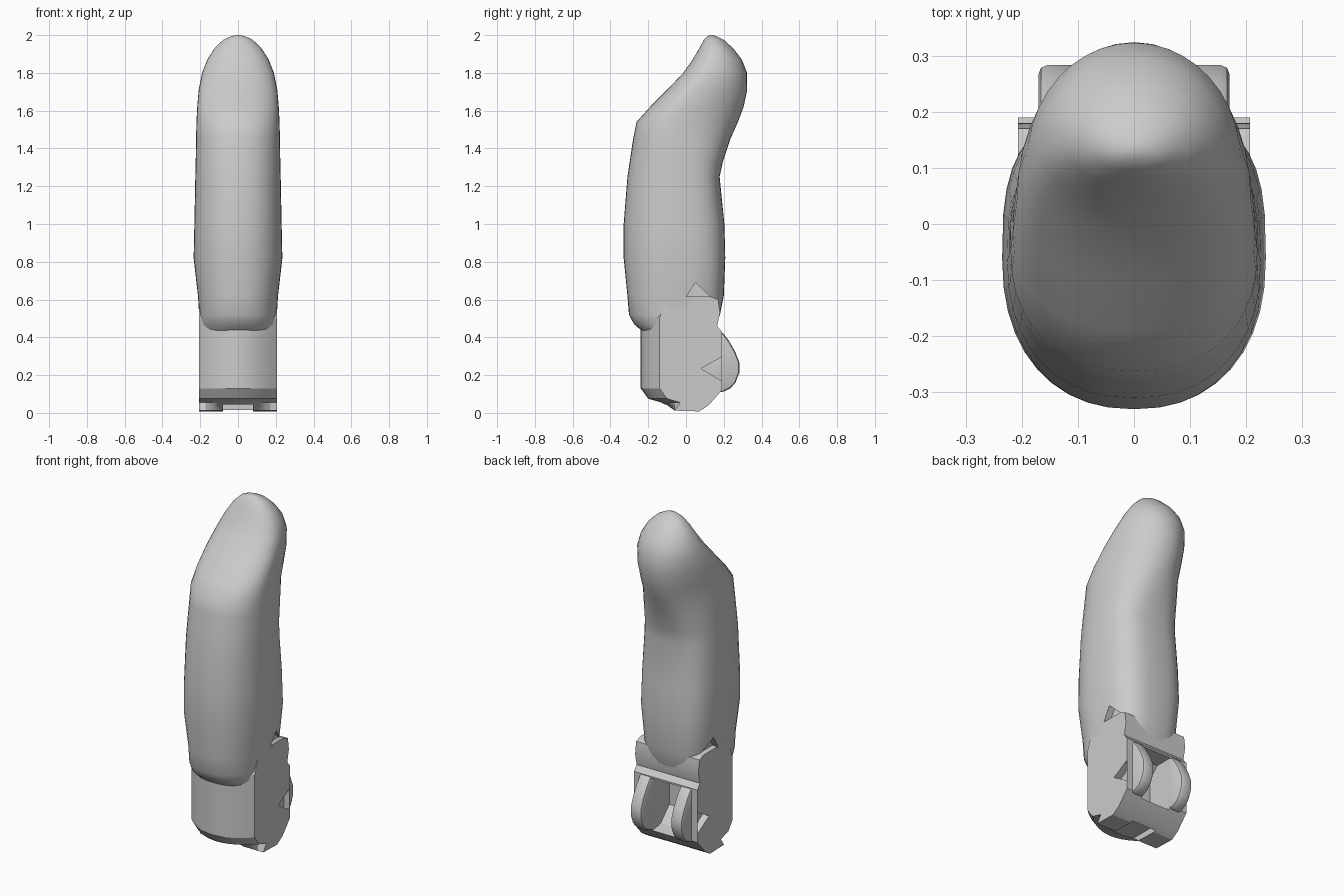
import bpy
import bmesh
from math import cos, sin, pi, copysign, radians

if "Cube" in bpy.data.objects:
    bpy.data.objects.remove(bpy.data.objects["Cube"])


def loft(name, rings):
    """Skin a list of closed rings and cap both ends."""
    bm = bmesh.new()
    rows = [[bm.verts.new(p) for p in ring] for ring in rings]
    for a, b in zip(rows, rows[1:]):
        for i in range(len(a)):
            j = (i + 1) % len(a)
            bm.faces.new((a[i], a[j], b[j], b[i]))
    bm.faces.new(rows[0][::-1])
    bm.faces.new(rows[-1])
    bmesh.ops.recalc_face_normals(bm, faces=bm.faces)
    mesh = bpy.data.meshes.new(name)
    bm.to_mesh(mesh)
    bm.free()
    obj = bpy.data.objects.new(name, mesh)
    bpy.context.collection.objects.link(obj)
    return obj


def prism(name, profile, x0, x1):
    """Extrude a side profile of (y, z) points along x."""
    return loft(name, [[(x, y, z) for y, z in profile] for x in (x0, x1)])


def activate(obj):
    bpy.ops.object.select_all(action='DESELECT')
    obj.select_set(True)
    bpy.context.view_layer.objects.active = obj


def cut(obj, profile, x0, x1):
    cutter = prism("cutter", profile, x0, x1)
    cutter.hide_render = True
    mod = obj.modifiers.new("Cut", 'BOOLEAN')
    mod.operation = 'DIFFERENCE'
    mod.solver = 'EXACT'
    mod.object = cutter
    activate(obj)
    bpy.ops.object.modifier_apply(modifier=mod.name)
    bpy.data.objects.remove(cutter)


def bevel(obj, width, segments=2):
    mod = obj.modifiers.new("Bevel", 'BEVEL')
    mod.width = width
    mod.segments = segments
    mod.limit_method = 'ANGLE'
    mod.angle_limit = radians(35)
    activate(obj)
    bpy.ops.object.modifier_apply(modifier=mod.name)


def smooth(obj, angle):
    activate(obj)
    bpy.ops.object.shade_smooth_by_angle(angle=radians(angle))


def section(z, front, back, half, widest, square, sides=40):
    """Finger cross-section: round front, back squared off by an exponent."""
    cy = front + (back - front) * widest
    ring = []
    for i in range(sides):
        a = 2 * pi * i / sides
        c, s = cos(a), sin(a)
        n = 2 / (square if s > 0 else 2.25)
        x = half * copysign(abs(c) ** n, c)
        depth = back - cy if s > 0 else cy - front
        ring.append((x, cy + depth * copysign(abs(s) ** n, s), z))
    return ring


# Curved finger shell: height, front, back, half width, widest point, squareness
stations = [
    (0.435, -0.235, 0.15, 0.195, 0.5, 3),
    (0.47, -0.275, 0.16, 0.202, 0.5, 3),
    (0.52, -0.302, 0.18, 0.206, 0.5, 3),
    (0.62, -0.31, 0.20, 0.212, 0.5, 3),
    (0.82, -0.33, 0.208, 0.235, 0.5, 3),
    (1.0, -0.33, 0.203, 0.231, 0.5, 3),
    (1.25, -0.31, 0.178, 0.226, 0.5, 3),
    (1.33, -0.298, 0.195, 0.224, 0.48, 2.7),
    (1.45, -0.28, 0.235, 0.222, 0.45, 2.3),
    (1.54, -0.262, 0.275, 0.22, 0.4, 2),
    (1.62, -0.19, 0.305, 0.216, 0.35, 2),
    (1.71, -0.1, 0.324, 0.208, 0.35, 2),
    (1.8, -0.015, 0.323, 0.19, 0.38, 2),
    (1.87, 0.035, 0.296, 0.163, 0.42, 2),
    (1.93, 0.07, 0.25, 0.125, 0.45, 2),
    (1.975, 0.095, 0.2, 0.078, 0.5, 2),
    (1.995, 0.115, 0.16, 0.035, 0.5, 2),
    (2.0, 0.13, 0.142, 0.008, 0.5, 2),
]
shell = loft("finger_shell", [section(*s) for s in stations])

# Knuckle block with a bowed front
profile = [(-0.24, 0.5), (-0.24, 0.13), (-0.2, 0.075), (-0.13, 0.055),
           (-0.06, 0.012), (0.07, 0.008), (0.12, 0.04), (0.19, 0.12),
           (0.19, 0.43), (0.165, 0.46), (0.18, 0.53), (0.17, 0.6),
           (0.13, 0.615), (-0.1, 0.615)]
rings = []
for i in range(13):
    t = i / 6 - 1
    rings.append([(0.207 * t, y + (0.1 * t * t if y < -0.12 else 0), z)
                  for y, z in profile])
block = loft("knuckle_block", rings)

# Hinge slot between the lugs and a shallow groove underneath
slot = [(0.3, 0.08), (0.1, 0.12), (0.02, 0.2), (0.02, 0.36),
        (0.08, 0.42), (0.3, 0.42)]
cut(block, slot, -0.095, 0.095)
groove = [(-0.14, -0.02), (0.08, -0.02), (0.08, 0.045), (-0.14, 0.045)]
cut(block, groove, -0.08, 0.08)

# Triangular side recesses and clip notches
recess = [(0.08, 0.235), (0.187, 0.295), (0.187, 0.17)]
notch = [(0.0, 0.612), (0.13, 0.612), (0.05, 0.69)]
for side in (-1, 1):
    cut(block, recess, side * 0.165, side * 0.25)
    cut(shell, notch, side * 0.175, side * 0.27)

# Pair of rounded hinge lugs
lug = [(0.12, 0.42), (0.19, 0.43), (0.225, 0.385), (0.26, 0.325),
       (0.283, 0.265), (0.283, 0.215), (0.262, 0.16), (0.235, 0.13),
       (0.19, 0.108), (0.12, 0.12)]
for side, label in ((1, "left"), (-1, "right")):
    part = prism(label + "_hinge_lug", lug, side * 0.095, side * 0.17)
    bevel(part, 0.015)
    smooth(part, 40)

smooth(shell, 40)
smooth(block, 25)
